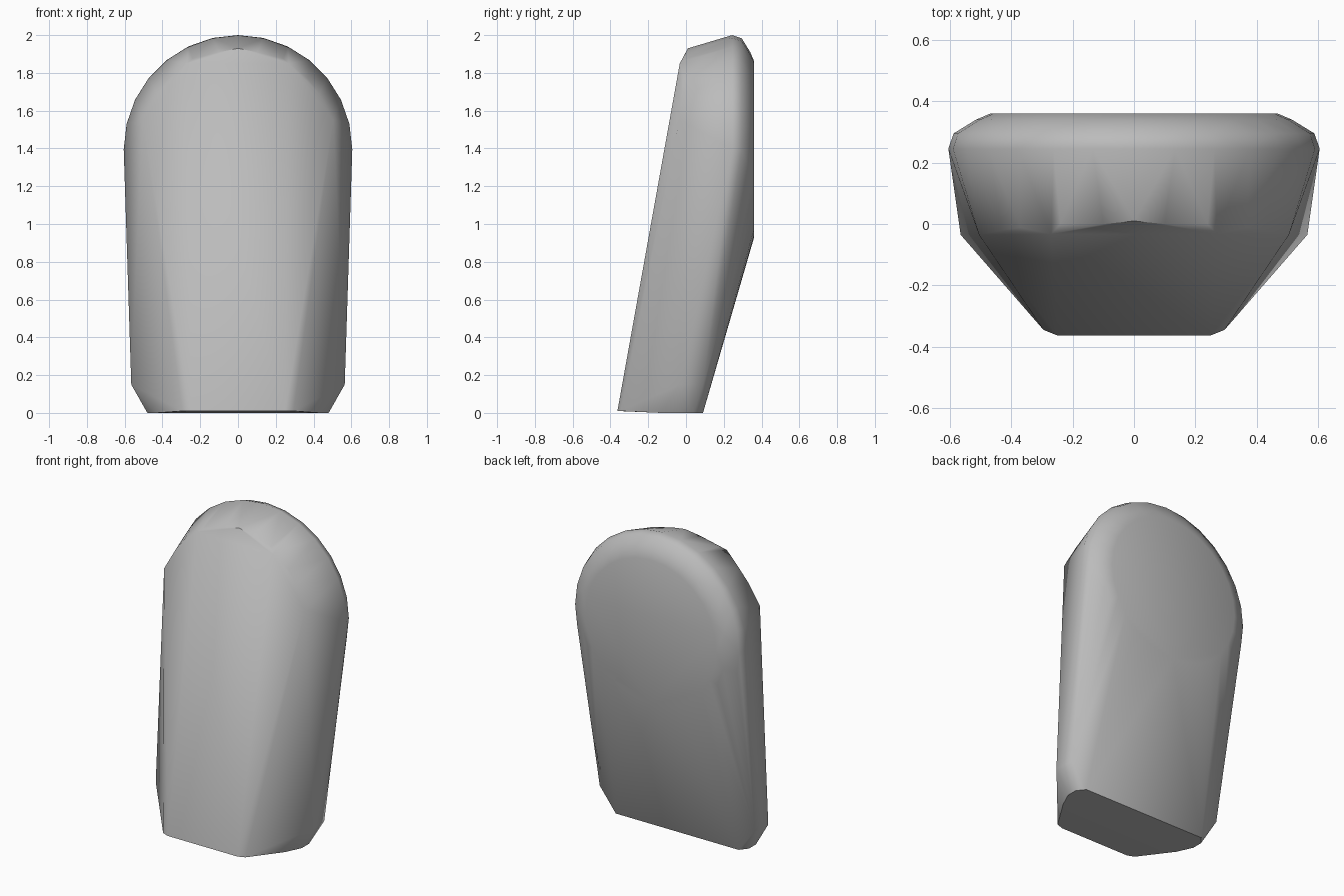
import bpy, bmesh, math

cube = bpy.data.objects.get("Cube")
if cube:
    bpy.data.objects.remove(cube)

# Plain grey material
grey = bpy.data.materials.new("grey")
grey.use_nodes = True
colour = (0.5, 0.5, 0.5, 1)
grey.diffuse_color = colour
grey.node_tree.nodes["Principled BSDF"].inputs["Base Color"].default_value = colour

bm = bmesh.new()


def pair(x, y, z):
    for side in (1, -1):
        bm.verts.new((side * x, y, z))


# Rounded head: rings that narrow toward the back disc
CENTRE, SIDES = 1.395, 28
for y, radius in ((0.245, 0.605), (0.295, 0.588), (0.34, 0.515), (0.36, 0.468)):
    for i in range(SIDES):
        a = math.tau * i / SIDES
        bm.verts.new((radius * math.sin(a), y, CENTRE + radius * math.cos(a)))

# Arched top edge of the front face
bm.verts.new((0, 0.01, 1.93))
for point in ((0.505, -0.035, 1.55), (0.43, -0.02, 1.69), (0.37, -0.012, 1.77),
              (0.27, -0.033, 1.85), (0.24, 0, 1.875), (0.1, 0, 1.91)):
    pair(*point)

# Foot: flat base with bevelled side corners
for point in ((0.25, -0.363, 0.01), (0.295, -0.345, 0.01), (0.434, -0.13, 0),
              (0.48, -0.03, 0), (0.48, 0.04, 0), (0.44, 0.09, 0),
              (0.565, -0.035, 0.15), (0.555, 0.09, 0.15)):
    pair(*point)

# Wrap the outlines in one convex skin
hull = bmesh.ops.convex_hull(bm, input=bm.verts)
loose = {e for e in hull["geom_interior"] + hull["geom_unused"]
         if isinstance(e, bmesh.types.BMVert)}
bmesh.ops.delete(bm, geom=list(loose), context="VERTS")
bmesh.ops.dissolve_limit(bm, angle_limit=math.radians(0.5),
                         verts=bm.verts, edges=bm.edges)
bmesh.ops.recalc_face_normals(bm, faces=bm.faces)

mesh = bpy.data.meshes.new("rounded_block")
bm.to_mesh(mesh)
bm.free()
mesh.materials.append(grey)
block = bpy.data.objects.new("rounded_block", mesh)
bpy.context.collection.objects.link(block)
bpy.context.view_layer.objects.active = block
block.select_set(True)
bpy.ops.object.shade_smooth_by_angle(angle=math.radians(40))
